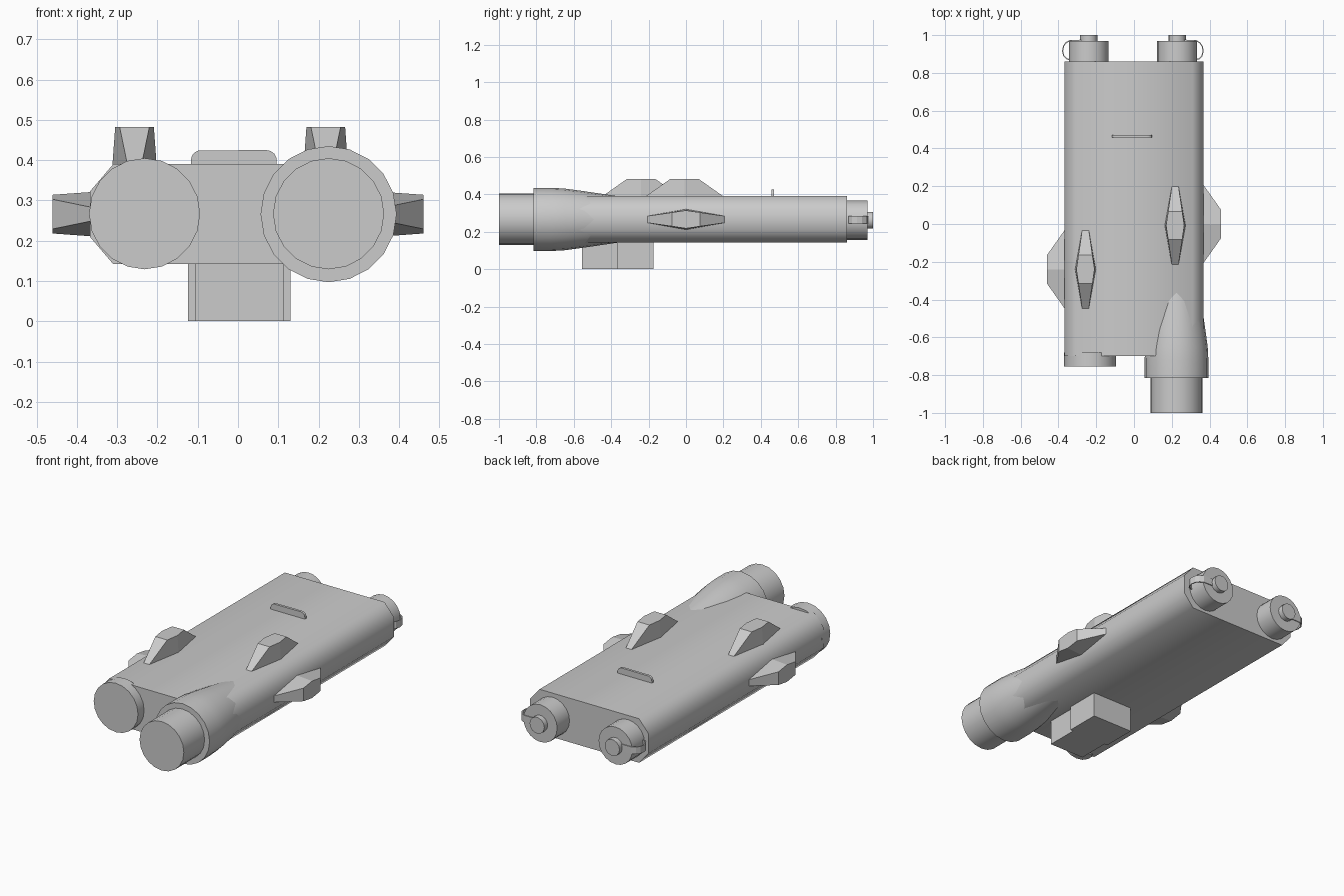
import bpy, bmesh, math
from mathutils import Matrix, Vector

if "Cube" in bpy.data.objects:
    bpy.data.objects.remove(bpy.data.objects["Cube"])


def finish(name, bm, smooth=None):
    bmesh.ops.recalc_face_normals(bm, faces=bm.faces)
    me = bpy.data.meshes.new(name)
    bm.to_mesh(me)
    bm.free()
    ob = bpy.data.objects.new(name, me)
    bpy.context.collection.objects.link(ob)
    if smooth:
        bpy.ops.object.select_all(action='DESELECT')
        ob.select_set(True)
        bpy.context.view_layer.objects.active = ob
        bpy.ops.object.shade_smooth_by_angle(angle=math.radians(smooth))
    return ob


def loft(name, rings, smooth=None, matrix=None):
    """Skin a list of equal-length point rings and cap both ends."""
    bm = bmesh.new()
    vs = [[bm.verts.new(p) for p in ring] for ring in rings]
    n = len(rings[0])
    for a, b in zip(vs, vs[1:]):
        for i in range(n):
            j = (i + 1) % n
            bm.faces.new((a[i], a[j], b[j], b[i]))
    bm.faces.new(vs[0])
    bm.faces.new(vs[-1])
    if matrix:
        bm.transform(matrix)
    return finish(name, bm, smooth)


def turned(name, cx, cz, profile, n=20):
    """Round part along y; profile is (y, radius) pairs."""
    rings = [[(cx + r * math.cos(2 * math.pi * i / n), y,
               cz + r * math.sin(2 * math.pi * i / n)) for i in range(n)]
             for y, r in profile]
    return loft(name, rings, 35)


def extrude_y(name, outline, y0, y1, smooth=None):
    return loft(name, [[(x, y, z) for x, z in outline] for y in (y0, y1)], smooth)


def box(name, x0, x1, y0, y1, z0, z1):
    return extrude_y(name, [(x0, z0), (x1, z0), (x1, z1), (x0, z1)], y0, y1)


def fin(name, x, y, z, tilt):
    """Elongated hexagonal fin; tilt turns it about y to face sideways."""
    def ring(end_w, mid_w, half_len, h):
        return [(-mid_w, 0, h), (-end_w, -half_len, h), (end_w, -half_len, h),
                (mid_w, 0, h), (end_w, half_len, h), (-end_w, half_len, h)]
    m = Matrix.Translation((x, y, z)) @ Matrix.Rotation(math.radians(tilt), 4, 'Y')
    return loft(name, [ring(.017, .055, .212, -.004), ring(.037, .048, .075, .093)],
                None, m)


CZ = 0.266

# Main housing with chamfered long edges
extrude_y("housing", [(-.31, .142), (.31, .142), (.368, .21), (.368, .322),
                      (.31, .39), (-.31, .39), (-.368, .322), (-.368, .21)],
          -.70, .86, 55)

# Front lenses and the flared barrel
turned("left_lens", -.232, .267, [(-.755, .138), (-.68, .138)])
turned("right_barrel_flare", .225, CZ, [(-.815, .169), (-.72, .169), (-.65, .165),
                                        (-.56, .153), (-.37, .125), (-.25, .105)])
turned("right_lens", .225, .267, [(-1.0, .138), (-.80, .138)])

# Rear caps with knobs and retaining straps
for side, cx in (("left", -.24), ("right", .228)):
    s = -1 if side == "left" else 1
    turned(side + "_rear_cap", cx, .262, [(.85, .105), (.97, .105)])
    turned(side + "_cap_knob", cx, .262, [(.965, .046), (1.0, .046)], 14)
    path = [(.095, .866), (.118, .872), (.134, .888), (.141, .915), (.136, .942),
            (.122, .962), (.10, .974), (.03, .976)]
    rings = []
    for i, (r, y) in enumerate(path):
        a, b = Vector(path[max(i - 1, 0)]), Vector(path[min(i + 1, len(path) - 1)])
        t = (b - a).normalized() * .006
        inner = (r - t.y, y + t.x)
        rings.append([(cx + s * p[0], p[1], z) for p, z in
                      (((r, y), .243), (inner, .243), (inner, .283), ((r, y), .283))])
    loft(side + "_cap_strap", rings)

# Four fins on the top and sides
fin("top_left_fin", -.257, -.24, .39, 0)
fin("top_right_fin", .218, -.008, .39, 0)
fin("left_side_fin", -.368, -.24, CZ, -90)
fin("right_side_fin", .368, 0, CZ, 90)

# Thin upright tab with rounded top corners
tab = [(-.117, .38), (.096, .38), (.096, .40)]
for cx, a0 in ((.071, 0), (-.092, 90)):
    tab += [(cx + .025 * math.cos(math.radians(a0 + a)),
             .40 + .025 * math.sin(math.radians(a0 + a))) for a in (15, 40, 65, 90)]
extrude_y("top_tab", tab, .457, .471)

# Underside mount: narrow front block, wider rear block
box("mount_front", -.106, .113, -.555, -.37, 0, .15)
box("mount_rear", -.124, .131, -.37, -.175, 0, .15)
